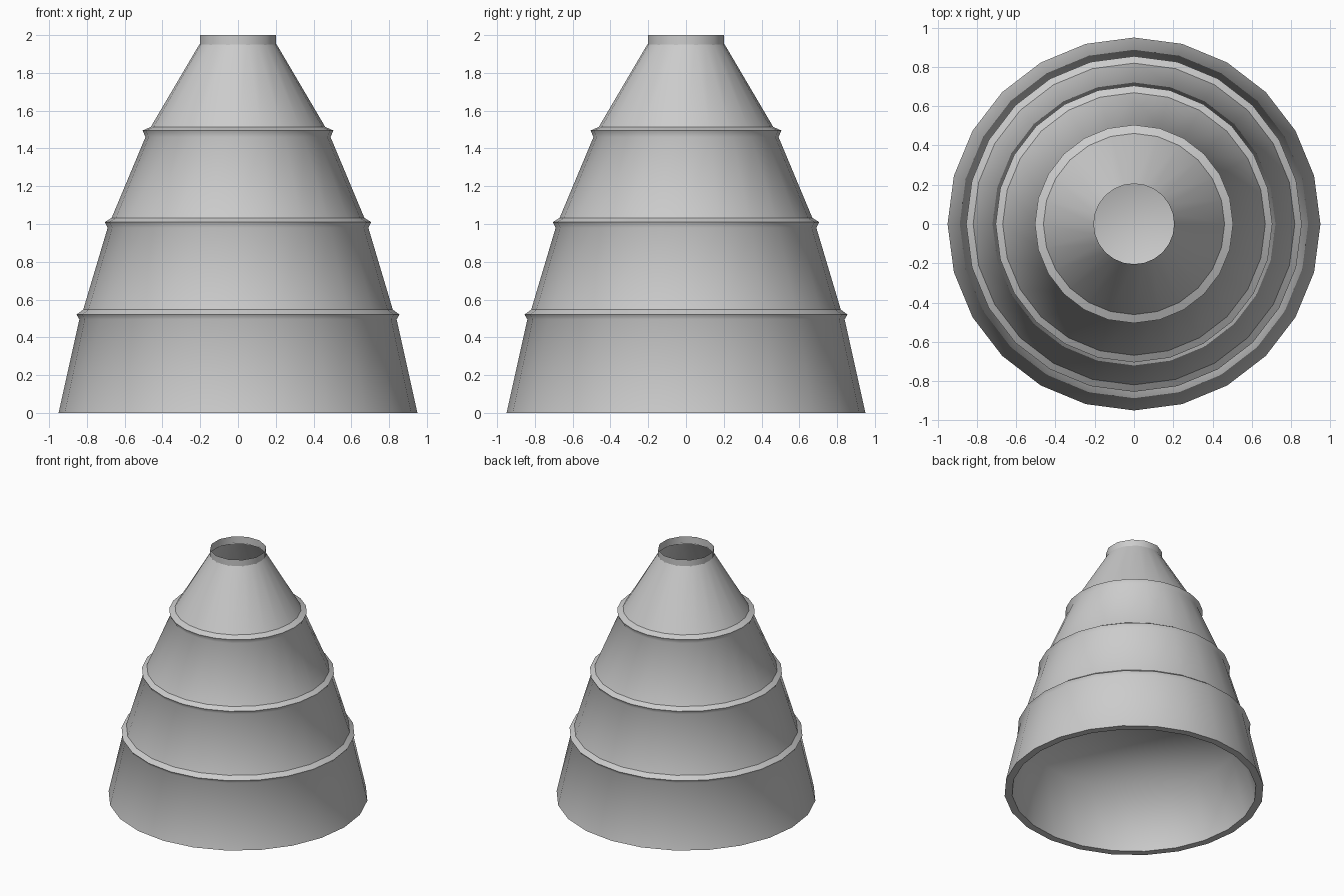
import bpy, math

if "Cube" in bpy.data.objects:
    bpy.data.objects.remove(bpy.data.objects["Cube"])


def lathe(name, profile, sides, offset=0.0, closed=False, cap_top=False,
          cap_bottom=False, angle=40):
    """Revolve (radius, z) points about the z axis."""
    verts = [(r * math.cos(offset + math.tau * i / sides),
              r * math.sin(offset + math.tau * i / sides), z)
             for r, z in profile for i in range(sides)]
    n = len(profile)
    faces = []
    for k in range(n if closed else n - 1):
        a, b = k * sides, ((k + 1) % n) * sides
        for i in range(sides):
            j = (i + 1) % sides
            faces.append((a + i, a + j, b + j, b + i))
    if cap_top:
        faces.append(tuple(range((n - 1) * sides, n * sides)))
    if cap_bottom:
        faces.append(tuple(reversed(range(sides))))
    mesh = bpy.data.meshes.new(name)
    mesh.from_pydata(verts, [], faces)
    obj = bpy.data.objects.new(name, mesh)
    bpy.context.collection.objects.link(obj)
    bpy.ops.object.select_all(action='DESELECT')
    obj.select_set(True)
    bpy.context.view_layer.objects.active = obj
    bpy.ops.object.shade_smooth_by_angle(angle=math.radians(angle))
    return obj


SIDES = 24

# Four outer tiers; the lower three end in a raised lip
tiers = [[(0.95, 0.0), (0.84, 0.495), (0.855, 0.52), (0.815, 0.55)],
         [(0.82, 0.545), (0.69, 0.98), (0.705, 1.01), (0.665, 1.035)],
         [(0.67, 1.03), (0.49, 1.46), (0.505, 1.495), (0.46, 1.515)],
         [(0.47, 1.5), (0.205, 1.95)]]
for i, profile in enumerate(tiers):
    lathe(f"tier_{i + 1}", profile, SIDES, angle=75)

# Thick foot and hollow underside
lathe("foot", [(0.95, 0.0), (0.895, 0.0)], SIDES)
lathe("hollow", [(0.895, 0.0), (0.79, 0.47)], SIDES, cap_top=True, angle=180)

# Floor below the open top
lathe("floor", [(0.46, 1.48), (0.47, 1.5)], SIDES, cap_bottom=True, angle=180)

# Open neck with twelve sides
lathe("neck", [(0.207, 1.94), (0.207, 2.0)], 12, math.radians(15))
